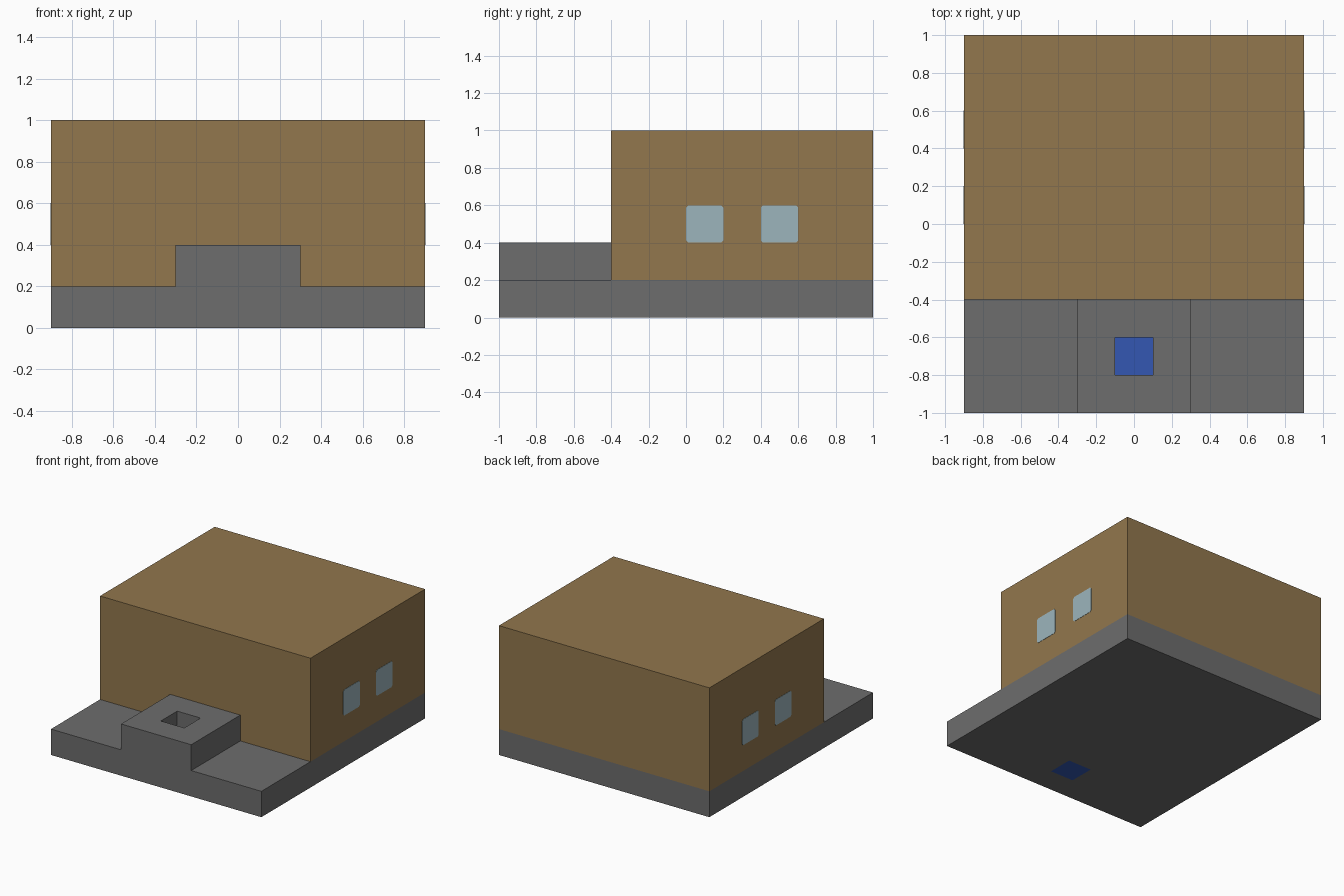
import bpy
import bmesh

default = bpy.data.objects.get("Cube")
if default:
    bpy.data.objects.remove(default, do_unlink=True)


def material(name, rgb):
    mat = bpy.data.materials.new(name)
    mat.use_nodes = True
    mat.diffuse_color = (*rgb, 1)
    mat.node_tree.nodes["Principled BSDF"].inputs["Base Color"].default_value = (*rgb, 1)
    return mat


stone = material("grey_stone", (0.153, 0.153, 0.153))
timber = material("brown_wall", (0.287, 0.184, 0.075))
glass = material("pale_glass", (0.332, 0.462, 0.503))
blue = material("blue_floor", (0.034, 0.095, 0.445))


def box(name, low, high, mat=None, clip=0):
    """Box between two corners; clip trims the edges that run along x."""
    bm = bmesh.new()
    bmesh.ops.create_cube(bm, size=1)
    for v in bm.verts:
        v.co = [a + (b - a) * (c + 0.5) for a, b, c in zip(low, high, v.co)]
    if clip:
        edges = [e for e in bm.edges
                 if abs(e.verts[0].co.x - e.verts[1].co.x) > 0.001]
        bmesh.ops.bevel(bm, geom=edges, offset=clip, segments=1, affect='EDGES')
    mesh = bpy.data.meshes.new(name)
    bm.to_mesh(mesh)
    bm.free()
    obj = bpy.data.objects.new(name, mesh)
    bpy.context.collection.objects.link(obj)
    if mat:
        mesh.materials.append(mat)
    return obj


# Foundation slab, raised porch block and house body
slab = box("foundation_slab", (-0.9, -1, 0), (0.9, 1, 0.2), stone)
porch = box("porch_block", (-0.3, -1, 0.2), (0.3, -0.4, 0.4), stone)
box("house_body", (-0.9, -0.4, 0.2), (0.9, 1, 1), timber)

# Square shaft through the porch and slab
cutter = box("shaft_cutter", (-0.1, -0.8, -0.1), (0.1, -0.6, 0.5))
cutter.hide_render = True
for part in (slab, porch):
    mod = part.modifiers.new("shaft", 'BOOLEAN')
    mod.operation = 'DIFFERENCE'
    mod.solver = 'EXACT'
    mod.object = cutter
    bpy.context.view_layer.objects.active = part
    bpy.ops.object.modifier_apply(modifier=mod.name)
bpy.data.objects.remove(cutter, do_unlink=True)

# Blue floor closing the shaft
box("shaft_floor", (-0.1, -0.8, 0), (0.1, -0.6, 0.004), blue)

# Two windows on each side wall
for side, x in (("left", 0.9), ("right", -0.9)):
    for place, y in (("front", 0), ("back", 0.4)):
        box(f"{side}_{place}_window", (x - 0.002, y, 0.4),
            (x + 0.002, y + 0.2, 0.6), glass, clip=0.012)
